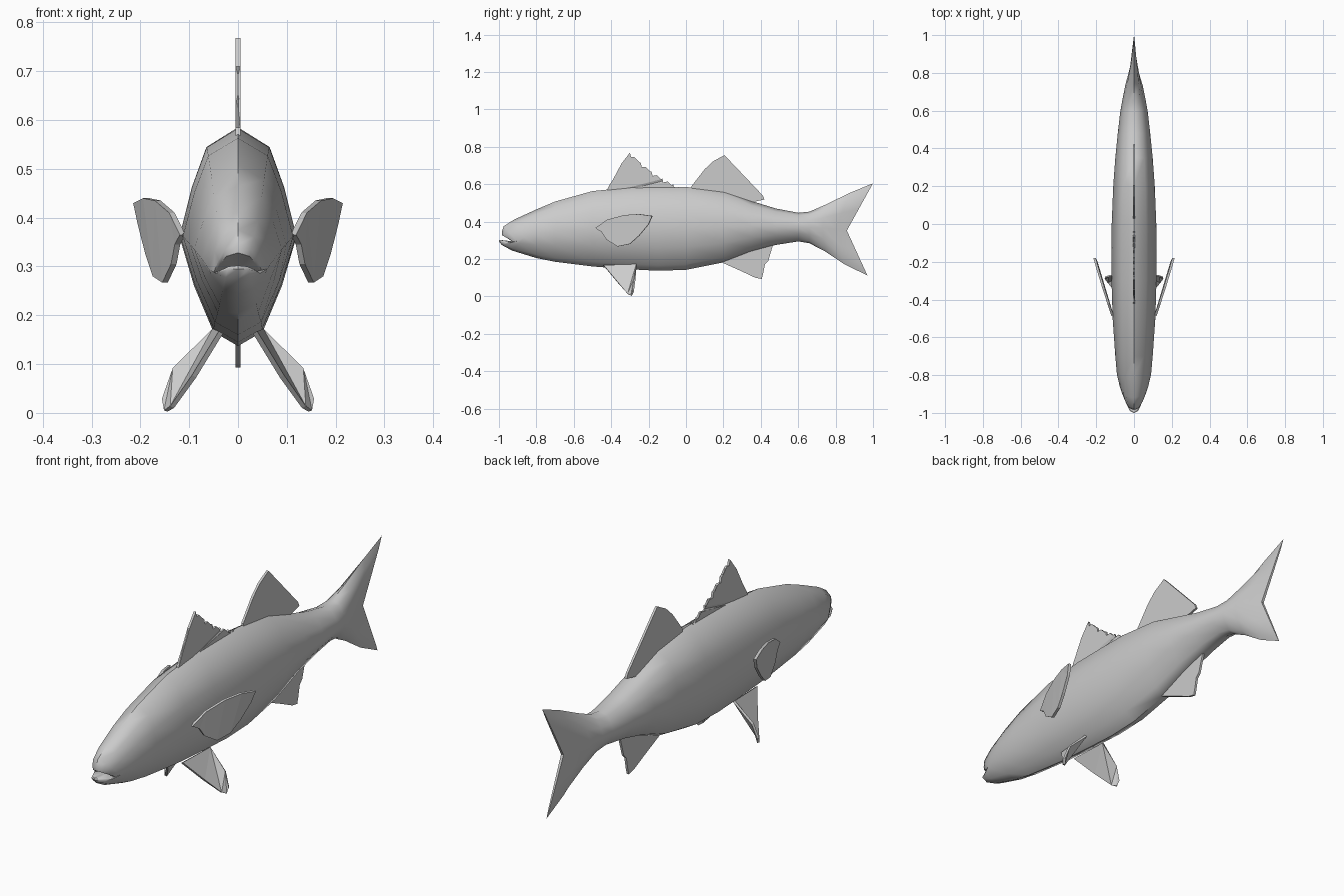
import bpy, bmesh, math

grey = bpy.data.materials.new("plain grey")
grey.diffuse_color = (0.6, 0.6, 0.6, 1)


def add_object(name, bm):
    bmesh.ops.recalc_face_normals(bm, faces=bm.faces)
    mesh = bpy.data.meshes.new(name)
    bm.to_mesh(mesh)
    bm.free()
    mesh.materials.append(grey)
    obj = bpy.data.objects.new(name, mesh)
    bpy.context.collection.objects.link(obj)
    return obj


def fin(name, pts, thickness=0.01, mirror=False):
    """Thin plate from an outline of (x, y, z) points."""
    bm = bmesh.new()
    face = bm.faces.new([bm.verts.new(p) for p in pts])
    bmesh.ops.triangulate(bm, faces=[face])
    obj = add_object(name, bm)
    sol = obj.modifiers.new("thickness", 'SOLIDIFY')
    sol.thickness = thickness
    sol.offset = 0
    if mirror:
        obj.modifiers.new("mirror", 'MIRROR')
    return obj


# Body cross-section: (share of half width, share of half height), top to bottom
half = [(0, 1), (0.54, 0.82), (0.79, 0.45), (1, 0), (0.75, -0.45), (0.42, -0.87), (0, -1)]
section = half + [(-s, t) for s, t in half[-2:0:-1]]

# Swept rings: y middle, y top, y bottom, z bottom, z middle, z top, half width
mouth = [
    (-0.915, -0.985, -0.998, 0.302, 0.287, 0.328, 0.045),
    (-0.92, -0.985, -1.0, 0.295, 0.287, 0.345, 0.05),
    (-0.905, -0.975, -0.985, 0.275, 0.295, 0.375, 0.06),
    (-0.865, -0.92, -0.93, 0.245, 0.315, 0.41, 0.074),
]
tail = [
    (0.73, 0.745, 0.745, 0.24, 0.365, 0.49, 0.047),
    (0.80, 0.875, 0.85, 0.17, 0.36, 0.553, 0.026),
    (0.86, 1.0, 0.97, 0.112, 0.352, 0.605, 0.006),
]
# Straight rings: y, z bottom, z top, half width
trunk = [
    (-0.80, 0.205, 0.465, 0.09), (-0.70, 0.185, 0.507, 0.099),
    (-0.50, 0.16, 0.563, 0.113), (-0.30, 0.145, 0.583, 0.119),
    (-0.15, 0.137, 0.585, 0.12), (0.0, 0.142, 0.585, 0.118),
    (0.20, 0.182, 0.56, 0.11), (0.35, 0.24, 0.51, 0.099),
    (0.48, 0.275, 0.47, 0.086), (0.60, 0.294, 0.447, 0.072),
    (0.66, 0.284, 0.453, 0.061),
]
rings = mouth + [(y, y, y, b, (b + t) / 2, t, w) for y, b, t, w in trunk] + tail

bm = bmesh.new()
loops = []
for ym, yt, yb, zb, zm, zt, w in rings:
    loop = []
    for s, t in section:
        y = ym + ((yt if t > 0 else yb) - ym) * abs(t)
        z = zm + t * (zt - zm if t > 0 else zm - zb)
        # the lip rings have both lips above the drooping mouth corner
        loop.append(bm.verts.new((w * s, y, z)))
    loops.append(loop)
n = len(section)
for a, b in zip(loops, loops[1:]):
    for i in range(n):
        j = (i + 1) % n
        bm.faces.new((a[i], a[j], b[j], b[i]))
# Mouth interior
throat = bm.verts.new((0, -0.9, 0.292))
for i in range(n):
    bm.faces.new((loops[0][(i + 1) % n], loops[0][i], throat))
# Thin trailing edge of the tail
end = loops[-1]
m = n // 2
for i in range(m):
    bm.faces.new(list(dict.fromkeys((end[i], end[i + 1], end[(n - i - 1) % n], end[(n - i) % n]))))
body = add_object("body_and_tail", bm)
bpy.context.view_layer.objects.active = body
body.select_set(True)
bpy.ops.object.shade_smooth_by_angle(angle=math.radians(50))

# Spiny front dorsal fin with a row of teeth along the sloping edge
edge = [(0, -0.43, 0.55), (0, -0.415, 0.585), (0, -0.36, 0.675), (0, -0.345, 0.71)]
teeth = 9
for k in range(teeth):
    u = k / teeth
    y = -0.30 + 0.26 * u
    z = 0.768 - 0.18 * u - 0.08 * u * (1 - u)
    edge += [(0, y, z), (0, y + 0.006, z - 0.024), (0, y + 0.022, z - 0.022)]
edge += [(0, -0.04, 0.588), (0, -0.04, 0.55)]
fin("front_dorsal_fin", edge)

# Soft rear dorsal fin
fin("rear_dorsal_fin", [(0, y, z) for y, z in [
    (0.03, 0.55), (0.03, 0.59), (0.10, 0.68), (0.145, 0.722), (0.205, 0.755),
    (0.22, 0.74), (0.32, 0.635), (0.41, 0.54), (0.42, 0.518), (0.35, 0.503), (0.30, 0.48)]])

# Anal fin
fin("anal_fin", [(0, y, z) for y, z in [
    (0.19, 0.21), (0.19, 0.182), (0.30, 0.133), (0.37, 0.1), (0.405, 0.093),
    (0.412, 0.12), (0.422, 0.17), (0.44, 0.19), (0.465, 0.275), (0.40, 0.29)]])

# Pectoral fins, flaring outwards towards the rear
fin("pectoral_fins", [(0.115 + 0.3 * (y + 0.48) + 0.08 * max(0, z - 0.38), y, z) for y, z in [
    (-0.485, 0.365), (-0.42, 0.41), (-0.33, 0.435), (-0.25, 0.44), (-0.18, 0.43),
    (-0.20, 0.385), (-0.25, 0.325), (-0.30, 0.28), (-0.365, 0.267),
    (-0.425, 0.305), (-0.45, 0.345)]], 0.012, True)

# Pelvic fins, spreading down and out
fin("pelvic_fins", [
    (0.035, -0.44, 0.165), (0.09, -0.365, 0.075), (0.135, -0.31, 0.012),
    (0.148, -0.292, 0.004), (0.154, -0.283, 0.028), (0.132, -0.275, 0.09),
    (0.048, -0.265, 0.17)], 0.01, True)
